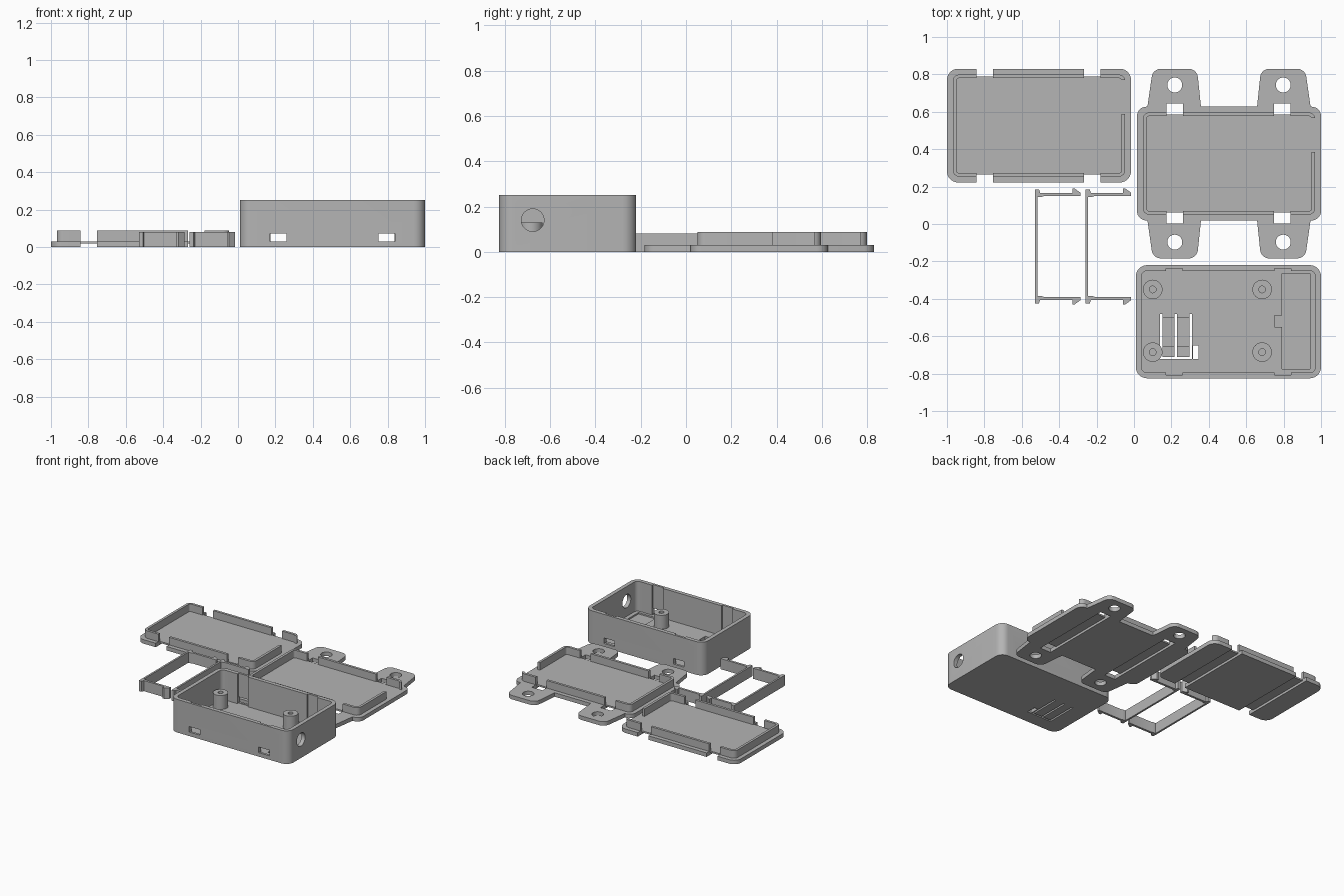
import bpy, bmesh, math
from mathutils import Vector

if "Cube" in bpy.data.objects:
    bpy.data.objects.remove(bpy.data.objects["Cube"])

mat = bpy.data.materials.new("grey plastic")
mat.diffuse_color = (0.46, 0.46, 0.46, 1)
mat.use_nodes = True
mat.node_tree.nodes["Principled BSDF"].inputs["Base Color"].default_value = mat.diffuse_color


def prism(name, pts, z0, z1):
    """Extrude a flat outline between two heights."""
    bm = bmesh.new()
    face = bm.faces.new([bm.verts.new((x, y, z0)) for x, y in pts])
    top = bmesh.ops.extrude_face_region(bm, geom=[face])["geom"]
    bmesh.ops.translate(bm, vec=(0, 0, z1 - z0),
                        verts=[v for v in top if isinstance(v, bmesh.types.BMVert)])
    bmesh.ops.recalc_face_normals(bm, faces=bm.faces)
    me = bpy.data.meshes.new(name)
    bm.to_mesh(me)
    bm.free()
    me.materials.append(mat)
    ob = bpy.data.objects.new(name, me)
    bpy.context.collection.objects.link(ob)
    return ob


def fillet(corners, steps=8):
    """Outline from (x, y, radius) corners with round arcs."""
    out = []
    for i, (x, y, r) in enumerate(corners):
        p = Vector((x, y))
        if r == 0:
            out.append((x, y))
            continue
        a = (Vector(corners[i - 1][:2]) - p).normalized()
        b = (Vector(corners[(i + 1) % len(corners)][:2]) - p).normalized()
        half = a.angle(b) / 2
        c = p + (a + b).normalized() * (r / math.sin(half))
        s = p + a * (r / math.tan(half)) - c
        e = p + b * (r / math.tan(half)) - c
        sweep = math.pi - 2 * half
        for k in range(steps + 1):
            t = k / steps
            q = (s * math.sin((1 - t) * sweep) + e * math.sin(t * sweep)) / math.sin(sweep)
            out.append(tuple(c + q))
    return out


def rect(x0, x1, y0, y1, r=0):
    return fillet([(x0, y0, r), (x1, y0, r), (x1, y1, r), (x0, y1, r)])


def circle(x, y, r, n=32):
    return [(x + r * math.cos(2 * math.pi * i / n), y + r * math.sin(2 * math.pi * i / n))
            for i in range(n)]


def block(x0, x1, y0, y1, z0, z1, name="cutter"):
    return prism(name, rect(x0, x1, y0, y1), z0, z1)


def cut(ob, cutters):
    """Subtract the cutters and remove them."""
    for c in cutters:
        m = ob.modifiers.new("cut", 'BOOLEAN')
        m.operation, m.solver, m.object = 'DIFFERENCE', 'EXACT', c
    bpy.context.view_layer.update()
    dg = bpy.context.evaluated_depsgraph_get()
    me = bpy.data.meshes.new_from_object(ob.evaluated_get(dg))
    ob.modifiers.clear()
    ob.data = me
    for c in cutters:
        bpy.data.objects.remove(c)
    return ob


# Box: shell with latch slots, cable hole, floor recess and button slits
X0, X1, Y0, Y1 = 0.01, 1.0, -0.825, -0.22
box = prism("box", rect(X0, X1, Y0, Y1, 0.06), 0, 0.25)
tools = [prism("cutter", rect(X0 + .03, X1 - .03, Y0 + .03, Y1 - .03, 0.03), 0.025, 0.3)]
for x in (0.17, 0.75):
    tools.append(block(x, x + .09, Y0 + .017, Y1 - .017, 0.025, 0.3))
    tools.append(block(x, x + .09, Y0 - .05, Y1 + .05, 0.03, 0.072))
hole = prism("cutter", circle(0, 0, 0.05), -0.1, 0.1)
hole.rotation_euler = (0, math.pi / 2, 0)
hole.location = (1.0, -0.677, 0.14)
tools.append(hole)
tools.append(block(0.79, 0.94, -0.775, -0.265, 0.014, 0.1))
tools.append(block(0.75, 0.80, -0.55, -0.49, 0.014, 0.1))
for x in (0.14, 0.216, 0.296):
    tools.append(block(x, x + .013, -0.722, -0.48, -0.1, 0.1))
tools.append(block(0.145, 0.305, -0.722, -0.71, -0.1, 0.1))
tools.append(block(0.315, 0.345, -0.722, -0.65, -0.1, 0.1))
tools.append(block(0.15, 0.30, -0.655, -0.50, 0.014, 0.1))
cut(box, tools)

# Screw posts inside the box
for x in (0.10, 0.685):
    for y in (-0.35, -0.685):
        cut(prism("screw_post", circle(x, y, 0.052), 0.02, 0.13),
            [prism("cutter", circle(x, y, 0.018, 20), 0.05, 0.2)])

GAPS = (-0.335, 0.24)      # latch positions along a lid
HX, HY = 0.492, 0.304      # half size of a lid


def rim(cx, cy):
    """Upright lip of a lid, open at the latches and at the cable hole."""
    def ring(d, r):
        return rect(cx - HX + d, cx + HX - d, cy - HY + d, cy + HY - d, r)
    ob = prism("lid_rim", ring(0.031, 0.035), 0.025, 0.087)
    tools = [prism("cutter", ring(0.050, 0.016), 0, 0.2)]
    tools += [block(cx + g, cx + g + .09, cy - 1, cy + 1, 0, 0.2) for g in GAPS]
    tools.append(block(cx + .4, cx + .6, cy + .062, cy + .245, 0, 0.2))
    cut(ob, tools)


# Plain lid with notches and underside clip channels
cx, cy = -0.508, 0.526
lid = prism("plain_lid", rect(cx - HX, cx + HX, cy - HY, cy + HY, 0.06), 0, 0.03)
tools = []
for g in GAPS:
    tools.append(block(cx + g, cx + g + .09, cy - 1, cy + 1, -0.1, 0.018))
    for s in (-1, 1):
        a, b = sorted((s * 0.262, s * 0.4))
        tools.append(block(cx + g, cx + g + .09, cy + a, cy + b, -0.2, 0.2))
cut(lid, tools)
rim(cx, cy)

# Mounting lid with four screw ears, windows and clip channels
cx, cy = 0.508, 0.323
left = [(-HX, HY, .05), (-.436, HY, 0), (-.407, .507, .05), (-.171, .507, .05), (-.15, HY, 0)]
upper = left + [(-x, y, r) for x, y, r in reversed(left)]
outline = fillet(upper + [(-x, -y, r) for x, y, r in upper])
mount = prism("mounting_lid", [(cx + x, cy + y) for x, y in outline], 0, 0.03)
tools = []
for g in GAPS:
    tools.append(block(cx + g, cx + g + .09, cy - .321, cy + .321, -0.1, 0.018))
    for s in (-1, 1):
        a, b = sorted((s * 0.262, s * 0.321))
        tools.append(block(cx + g, cx + g + .09, cy + a, cy + b, -0.2, 0.2))
        tools.append(prism("cutter", circle(cx + (-.29 if g < 0 else .29), cy + s * .42, .04), -.2, .2))
cut(mount, tools)
rim(cx, cy)

# Latch clips: U-shaped straps with hooked ends
half = [(0, .305), (.022, .305), (.028, .287), (.2, .287), (.2, .31), (.212, .31),
        (.243, .288), (.243, .27), (.05, .27), (.035, .265), (.014, .265)]
for x0 in (-0.53, -0.259):
    pts = half + [(x, -y) for x, y in reversed(half)]
    prism("latch_clip", [(x0 + x, y - 0.12) for x, y in pts], 0, 0.08)

# Smooth curved walls, keep edges sharp
for ob in bpy.context.collection.objects:
    ob.data.shade_smooth()
    ob.data.set_sharp_from_angle(angle=math.radians(30))
